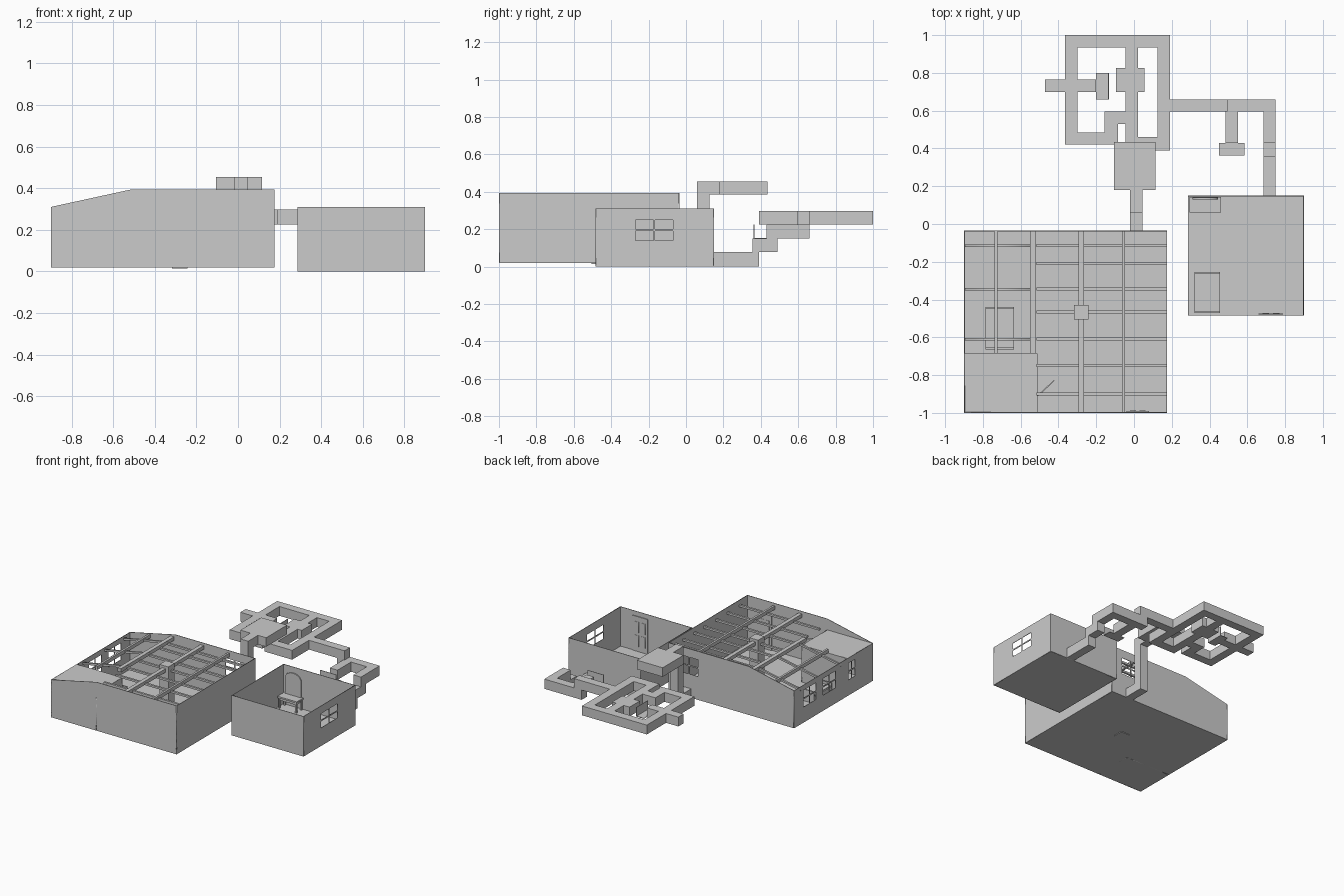
import bpy, bmesh
from mathutils import Matrix, Vector

if "Cube" in bpy.data.objects:
    bpy.data.objects.remove(bpy.data.objects["Cube"])


def box(name, x0, x1, y0, y1, z0, z1):
    bm = bmesh.new()
    size = Matrix.Diagonal((x1 - x0, y1 - y0, z1 - z0, 1))
    mid = Matrix.Translation(((x0 + x1) / 2, (y0 + y1) / 2, (z0 + z1) / 2))
    bmesh.ops.create_cube(bm, size=1, matrix=mid @ size)
    me = bpy.data.meshes.new(name)
    bm.to_mesh(me)
    bm.free()
    ob = bpy.data.objects.new(name, me)
    bpy.context.collection.objects.link(ob)
    return ob


def rect(a0, a1, b0, b1):
    return [(a0, b0), (a1, b0), (a1, b1), (a0, b1)]


def panes(a0, a1, b0, b1, bar=0.01):
    am, bm_, h = (a0 + a1) / 2, (b0 + b1) / 2, bar / 2
    return [rect(p, q, r, s) for p, q in ((a0, am - h), (am + h, a1))
            for r, s in ((b0, bm_ - h), (bm_ + h, b1))]


def plate(name, axis, pos, outline, holes=(), t=0.004):
    """Upright plate with holes; axis 'x' takes (y, z), axis 'y' takes (x, z)."""
    cu = bpy.data.curves.new(name, 'CURVE')
    cu.dimensions, cu.fill_mode, cu.extrude = '2D', 'BOTH', t / 2
    for pts in [outline, *holes]:
        sp = cu.splines.new('POLY')
        sp.points.add(len(pts) - 1)
        for p, (a, b) in zip(sp.points, pts):
            p.co = (a, b, 0, 1)
        sp.use_cyclic_u = True
    tmp = bpy.data.objects.new(name + "_outline", cu)
    bpy.context.collection.objects.link(tmp)
    dg = bpy.context.evaluated_depsgraph_get()
    me = bpy.data.meshes.new_from_object(tmp.evaluated_get(dg))
    bpy.data.objects.remove(tmp)
    if axis == 'x':
        m = Matrix(((0, 0, 1, pos), (1, 0, 0, 0), (0, 1, 0, 0), (0, 0, 0, 1)))
    else:
        m = Matrix(((1, 0, 0, 0), (0, 0, -1, pos), (0, 1, 0, 0), (0, 0, 0, 1)))
    me.transform(m)
    ob = bpy.data.objects.new(name, me)
    bpy.context.collection.objects.link(ob)
    return ob


def bed(name, x0, x1, y0, y1, z):
    box(name + "_mattress", x0 + .008, x1 - .008, y0 + .01, y1 - .01, z + .03, z + .055)
    for i, x in enumerate((x0, x1 - .008)):
        box(f"{name}_rail_{i}", x, x + .008, y0, y1, z + .02, z + .05)
    box(name + "_footboard", x0, x1, y0, y0 + .01, z, z + .075)
    box(name + "_headboard", x0, x1, y1 - .01, y1, z, z + .09)


def door(name, x0, x1, y, z0, z1):
    box(name + "_leaf", x0, x1, y + .002, y + .008, z0, z1)
    for i, p in enumerate(panes(x0 + .02, x1 - .02, z0 + .04, z1 - .04, .02)):
        plate(f"{name}_panel_{i}", 'y', y + .008, p)


# Large room shell: gabled front and back, low left wall with windows
gable = [(-.9, .02), (.175, .02), (.175, .395), (-.51, .395), (-.9, .31)]
box("large_floor", -.9, .175, -1, -.035, .02, .025)
plate("large_front_wall", 'y', -.998, gable)
plate("large_back_wall", 'y', -.037, gable, panes(-.08, .08, .2, .33))
plate("large_right_wall", 'x', .173, rect(-1, -.035, .02, .395))
plate("large_left_wall", 'x', -.898, rect(-1, -.035, .02, .31),
      panes(-.3, -.15, .14, .27) + panes(-.54, -.39, .14, .27) + panes(-.78, -.7, .14, .27))
door("large_door", -.04, .08, -.997, .025, .29)

# Corner closet with flat ceiling and open door
box("closet_ceiling", -.9, -.51, -1, -.685, .305, .31)
plate("closet_back_wall", 'y', -.687, rect(-.9, -.51, .02, .31))
plate("closet_side_wall", 'x', -.512,
      [(-1, .02), (-.91, .02), (-.91, .28), (-.79, .28), (-.79, .02), (-.685, .02), (-.685, .31), (-1, .31)])
leaf = box("closet_door", 0, .12, -.003, .003, .025, .28)
leaf.location = (-.51, -.91, 0)
leaf.rotation_euler.z = .75

# Pillar and ceiling timbers
box("pillar", -.318, -.242, -.505, -.428, .015, .395)
for i, (x, w, y0, z) in enumerate([(-.73, .016, -.685, .325), (-.535, .03, -.685, .36),
                                   (-.28, .03, -1, .36), (-.055, .016, -1, .36)]):
    box(f"beam_{i}", x - w / 2, x + w / 2, y0, -.037, z - .012, z + .016)
for i, y in enumerate((-.115, -.21, -.345, -.465, -.61, -.75, -.9)):
    box(f"joist_{i}", -.515, .173, y - .008, y + .008, .345, .36)
for i, y in enumerate((-.115, -.345, -.61)):
    plate(f"sloped_joist_{i}", 'y', y,
          [(-.9, .28), (-.52, .355), (-.52, .37), (-.9, .295)], t=.014)
bed("large_bed", -.785, -.635, -.665, -.44, .025)

# Small room shell
box("small_floor", .285, .9, -.485, .15, 0, .005)
plate("small_front_wall", 'y', -.483, rect(.285, .9, 0, .31))
plate("small_back_wall", 'y', .148, rect(.285, .9, 0, .31))
plate("small_left_wall", 'x', .287, rect(-.485, .15, 0, .31))
plate("small_right_wall", 'x', .898, rect(-.485, .15, 0, .31), panes(-.27, -.07, .14, .25))
door("small_door", .66, .79, -.482, .006, .275)
bed("small_bed", .32, .455, -.47, -.255, .005)

# Dressing table with arched mirror
box("dresser_top", .295, .46, .06, .142, .085, .097)
for i, x in enumerate((.3, .443)):
    for j, y in enumerate((.064, .126)):
        box(f"dresser_leg_{i}{j}", x, x + .012, y, y + .012, .005, .085)
box("dresser_drawer", .305, .45, .07, .135, .065, .085)
arch = [(.31, .097), (.445, .097), (.445, .23), (.43, .253), (.40, .268), (.355, .268), (.325, .253), (.31, .23)]
plate("dresser_mirror", 'y', .135, arch, t=.008)

# Shaft and hub chamber behind the large room
box("shaft_entry", -.02, .045, -.035, .06, .02, .09)
box("shaft", -.02, .045, .06, .125, .02, .455)
box("shaft_exit", -.02, .045, .125, .18, .385, .455)
box("hub_chamber", -.105, .115, .18, .435, .385, .455)

# Maze tunnels, all on one level
maze = [(-.365, -.3, .42, 1), (-.3, .125, .935, 1), (.125, .19, .39, 1),
        (-.045, .02, .39, .7), (-.045, .02, .82, .935), (.02, .125, .39, .46),
        (-.3, -.085, .42, .485), (-.155, -.085, .485, .595), (-.085, -.045, .53, .595),
        (-.47, -.365, .7, .765), (-.3, -.2, .7, .765), (-.095, .055, .7, .825)]
for i, (x0, x1, y0, y1) in enumerate(maze):
    box(f"maze_tunnel_{i}", x0, x1, y0, y1, .225, .297)

# Stepped tunnel from the small room to the maze
steps = [(.685, .75, .15, .39, 0, .078), (.685, .75, .355, .49, .078, .15),
         (.685, .75, .43, .66, .15, .225), (.43, .685, .595, .66, .15, .225),
         (.19, .495, .595, .66, .225, .297), (.485, .55, .43, .595, .15, .225)]
for i, s in enumerate(steps):
    box(f"step_tunnel_{i}", *s)

# Open dead ends: floor plus end panel
box("branch_end_floor", .45, .585, .365, .43, .15, .154)
box("branch_end_panel", .45, .585, .362, .366, .15, .225)
box("west_end_floor", -.2, -.135, .66, .8, .225, .229)
box("west_end_panel", -.137, -.133, .66, .8, .225, .297)
